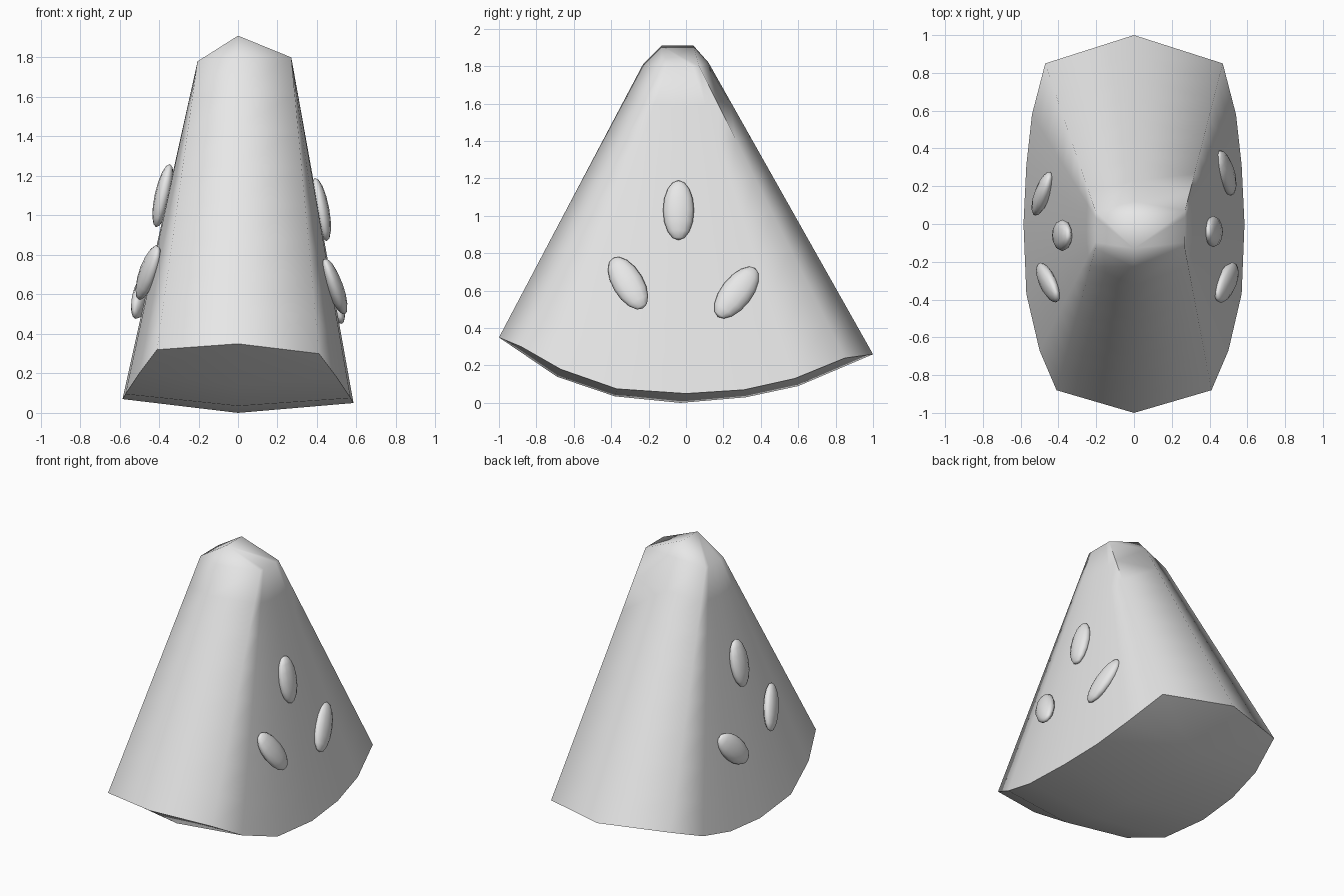
import bpy, bmesh
from mathutils import Vector, Matrix

cube = bpy.data.objects.get("Cube")
if cube:
    bpy.data.objects.remove(cube)

grey = bpy.data.materials.new("plain_grey")
grey.use_nodes = True
grey.diffuse_color = (0.8, 0.8, 0.8, 1)
grey.node_tree.nodes["Principled BSDF"].inputs["Base Color"].default_value = (0.8, 0.8, 0.8, 1)


def finish(bm, name, angle):
    bmesh.ops.recalc_face_normals(bm, faces=bm.faces)
    mesh = bpy.data.meshes.new(name)
    bm.to_mesh(mesh)
    bm.free()
    mesh.materials.append(grey)
    obj = bpy.data.objects.new(name, mesh)
    bpy.context.collection.objects.link(obj)
    bpy.ops.object.select_all(action='DESELECT')
    obj.select_set(True)
    bpy.context.view_layer.objects.active = obj
    bpy.ops.object.shade_smooth_by_angle(angle=angle)
    return obj


# Slice outline: curved rim of one side, front to back, and the rind's middle ridge
rim = [(0.41, -0.88, 0.30), (0.50, -0.67, 0.18), (0.57, -0.37, 0.075), (0.585, 0, 0.05),
       (0.57, 0.31, 0.07), (0.54, 0.58, 0.13), (0.47, 0.85, 0.24)]
ridge = [(-0.69, 0.14), (-0.38, 0.035), (-0.03, 0), (0.32, 0.03), (0.60, 0.09)]
front_low, front_high = Vector((0, -1, 0.35)), Vector((0, -0.23, 1.81))
back_low, back_high = Vector((0, 1, 0.26)), Vector((0, 0.12, 1.82))


def side_columns(side, top_x, top_z, lift):
    """Pairs of rim point and tip point along one flat side."""
    last = len(rim) - 1
    return [(Vector((side * x, y, z + lift)),
             Vector((top_x, -0.13 + 0.20 * i / last, top_z)))
            for i, (x, y, z) in enumerate(rim)]


right = side_columns(1, 0.27, 1.80, 0)
left = side_columns(-1, -0.205, 1.78, 0.02)
columns = [(front_low, front_high)] + right + [(back_low, back_high)] + left[::-1]

# Wedge walls: straight columns from rim to tip
bm = bmesh.new()
ROWS = 8
grid = [[bm.verts.new(low.lerp(high, r / ROWS)) for r in range(ROWS + 1)]
        for low, high in columns]
for i, col in enumerate(grid):
    nxt = grid[(i + 1) % len(grid)]
    for r in range(ROWS):
        bm.faces.new((col[r], nxt[r], nxt[r + 1], col[r + 1]))

# Blunt peak with a short ridge
n = len(rim)
peak_front = bm.verts.new((0, -0.13, 1.91))
peak_back = bm.verts.new((0, 0.04, 1.91))
top = [c[-1] for c in grid]
front_top, right_top, back_top, left_top = top[0], top[1:n + 1], top[n + 1], top[:n + 1:-1]
for edge in (right_top, left_top):
    bm.faces.new((front_top, edge[0], peak_front))
    bm.faces.new(edge + [peak_back, peak_front])
    bm.faces.new((edge[-1], back_top, peak_back))

# Curved rind underneath, folded along the middle
low = [c[0] for c in grid]
spine = [low[0]] + [bm.verts.new((0, y, z)) for y, z in ridge] + [low[n + 1]]
for edge in (low[1:n + 1], low[:n + 1:-1]):
    for i in range(n - 1):
        bm.faces.new((spine[i], edge[i], edge[i + 1], spine[i + 1]))
finish(bm, "fruit_slice", 1.13)

# Seeds: centre and long axis, lying on the sloping sides
seeds = [((0.42, -0.04, 1.03), (-0.03, 0, 0.16)),
         ((0.49, -0.31, 0.64), (-0.05, -0.08, 0.135)),
         ((0.485, 0.27, 0.59), (-0.04, 0.10, 0.13)),
         ((-0.38, -0.06, 1.10), (0.035, 0, 0.16)),
         ((-0.455, -0.31, 0.71), (0.05, -0.08, 0.13)),
         ((-0.485, 0.16, 0.60), (0.04, 0.10, 0.11))]
for i, (centre, axis) in enumerate(seeds):
    long_axis = Vector(axis)
    up = long_axis.normalized()
    across = up.cross(Vector((1, 0, 0.18))).normalized()
    out = across.cross(up)
    turn = Matrix((out, across, up)).transposed().to_4x4()
    size = Matrix.Diagonal((0.042, 0.083, long_axis.length, 1))
    bm = bmesh.new()
    bmesh.ops.create_uvsphere(bm, u_segments=12, v_segments=8, radius=1,
                              matrix=Matrix.Translation(centre) @ turn @ size)
    finish(bm, f"seed_{i + 1}", 1.13)
